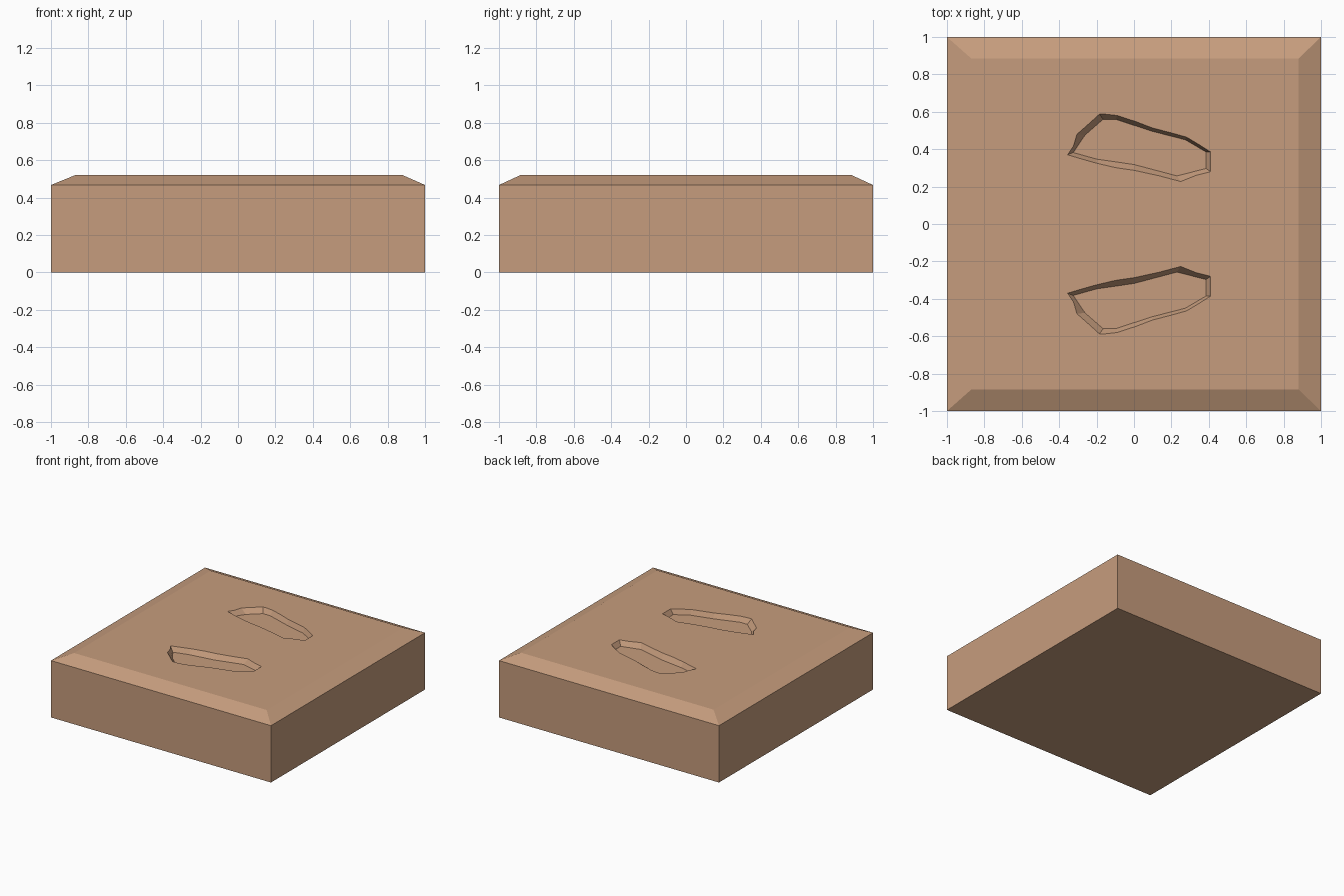
import bpy, bmesh

if "Cube" in bpy.data.objects:
    bpy.data.objects.remove(bpy.data.objects["Cube"])

TOP = 0.52      # flat top height
EDGE = 0.467    # height where the bevel starts
FLOOR = 0.48    # bottom of the footprints

# One clay-brown colour for the whole block
clay = bpy.data.materials.new("clay_brown")
clay.diffuse_color = (0.565, 0.335, 0.205, 1)
clay.use_nodes = True
clay.node_tree.nodes["Principled BSDF"].inputs["Base Color"].default_value = clay.diffuse_color


def loft(name, loops):
    """Closed solid through stacked loops of equal point count."""
    bm = bmesh.new()
    rings = [[bm.verts.new(p) for p in loop] for loop in loops]
    n = len(rings[0])
    for a, b in zip(rings, rings[1:]):
        for i in range(n):
            j = (i + 1) % n
            bm.faces.new((a[i], a[j], b[j], b[i]))
    bm.faces.new(rings[0][::-1])
    bm.faces.new(rings[-1])
    bmesh.ops.recalc_face_normals(bm, faces=bm.faces[:])
    mesh = bpy.data.meshes.new(name)
    bm.to_mesh(mesh)
    bm.free()
    mesh.materials.append(clay)
    obj = bpy.data.objects.new(name, mesh)
    bpy.context.collection.objects.link(obj)
    return obj


def rect(x0, x1, y, z):
    return [(x0, -y, z), (x1, -y, z), (x1, y, z), (x0, y, z)]


# Slab with bevelled top rim
slab = loft("footprint_slab", [rect(-1, 1, 1, 0), rect(-1, 1, 1, EDGE),
                               rect(-0.87, 0.88, 0.885, TOP)])

# Footprint outline: rim and the matching floor point (x, y)
rim = [(-0.355, 0.37), (-0.20, 0.325), (0.0, 0.287), (0.25, 0.227),
       (0.41, 0.28), (0.41, 0.385), (0.28, 0.465), (0.10, 0.513),
       (-0.09, 0.58), (-0.185, 0.587), (-0.305, 0.48)]
base = [(-0.325, 0.382), (-0.20, 0.347), (0.0, 0.318), (0.23, 0.257),
        (0.385, 0.297), (0.385, 0.385), (0.275, 0.45), (0.10, 0.495),
        (-0.10, 0.56), (-0.165, 0.56), (-0.262, 0.475)]

# Pressed-in footprints, mirrored left and right
for name, s in (("left_footprint", 1), ("right_footprint", -1)):
    low = [(x, s * y, FLOOR) for x, y in base]
    high = [(2 * r[0] - b[0], s * (2 * r[1] - b[1]), 2 * TOP - FLOOR)
            for r, b in zip(rim, base)]
    cutter = loft(name + "_cutter", [low, high])
    cutter.hide_render = True
    cutter.display_type = 'WIRE'
    cut = slab.modifiers.new(name, 'BOOLEAN')
    cut.operation = 'DIFFERENCE'
    cut.solver = 'EXACT'
    cut.object = cutter
